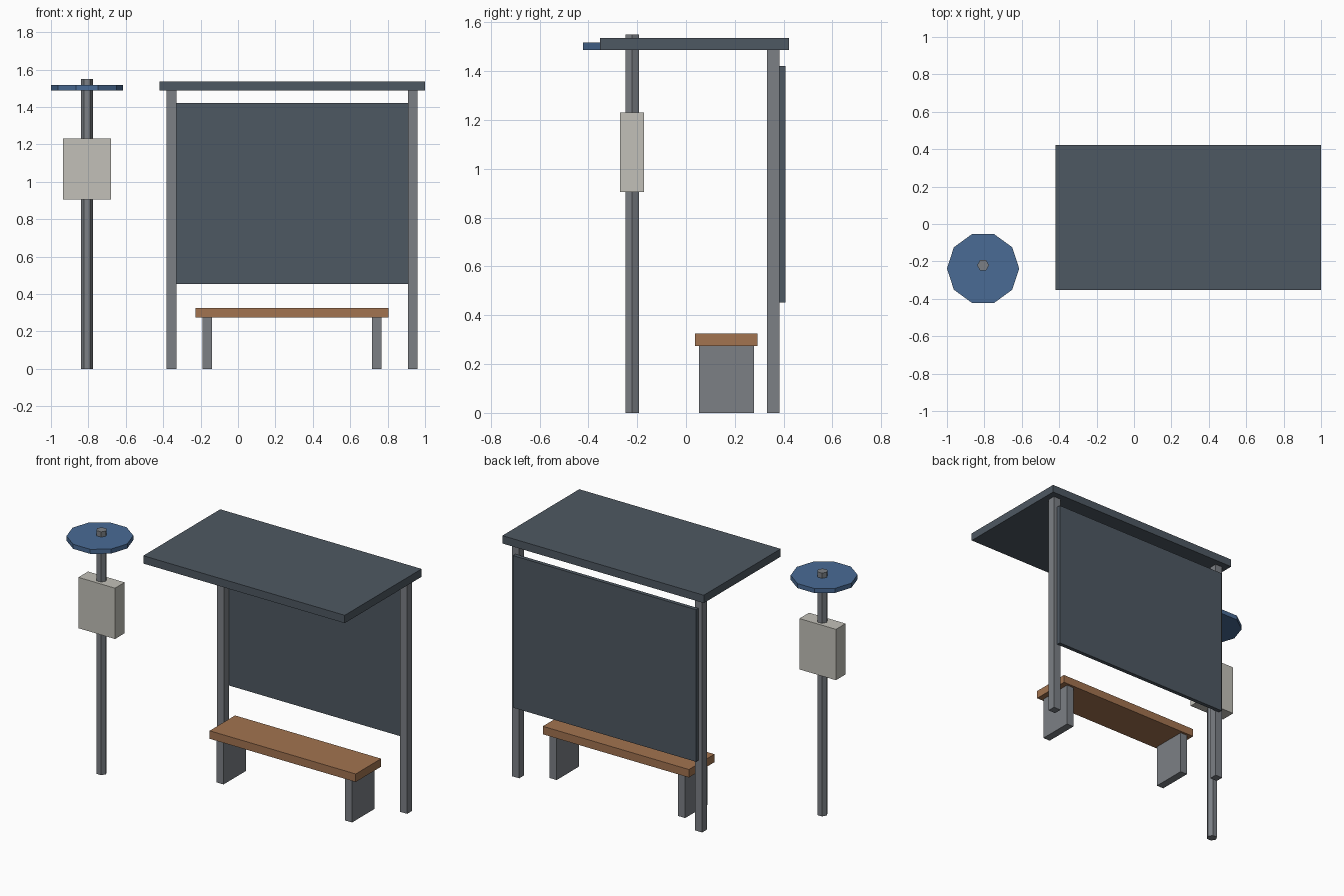
import bpy
import math

if "Cube" in bpy.data.objects:
    bpy.data.objects.remove(bpy.data.objects["Cube"])


def material(name, rgb):
    m = bpy.data.materials.new(name)
    m.diffuse_color = (*rgb, 1.0)
    m.use_nodes = True
    m.node_tree.nodes["Principled BSDF"].inputs["Base Color"].default_value = m.diffuse_color
    return m


SLATE = material("dark slate", (0.076, 0.098, 0.122))
STEEL = material("steel grey", (0.20, 0.215, 0.235))
WOOD = material("bench wood", (0.36, 0.172, 0.08))
BLUE = material("sign blue", (0.067, 0.147, 0.30))
CREAM = material("pale board", (0.54, 0.53, 0.48))


def box(name, x, y, z, mat):
    """Box from (min, max) ranges on each axis."""
    bpy.ops.mesh.primitive_cube_add(size=1, location=[sum(r) / 2 for r in (x, y, z)])
    ob = bpy.context.object
    ob.name = name
    ob.scale = [r[1] - r[0] for r in (x, y, z)]
    bpy.ops.object.transform_apply(location=False, rotation=False, scale=True)
    ob.data.materials.append(mat)
    return ob


def prism(name, sides, radius, x, y, z, mat):
    """Upright prism with a corner pointing along x."""
    bpy.ops.mesh.primitive_cylinder_add(
        vertices=sides, radius=radius, depth=z[1] - z[0],
        location=(x, y, sum(z) / 2), rotation=(0, 0, math.pi / 2))
    ob = bpy.context.object
    ob.name = name
    ob.data.materials.append(mat)
    return ob


# Shelter: roof, two rear posts, back panel behind the posts
CX = 0.289
box("roof", (CX - 0.71, CX + 0.71), (-0.352, 0.422), (1.487, 1.537), SLATE)
box("back_panel", (CX - 0.645, CX + 0.645), (0.383, 0.408), (0.453, 1.422), SLATE)

# Bench seat
box("bench_seat", (CX - 0.515, CX + 0.515), (0.037, 0.293), (0.274, 0.325), WOOD)

# Paired posts and bench legs
for side, s in (("left", -1), ("right", 1)):
    px, lx = CX + s * 0.645, CX + s * 0.453
    box(side + "_post", (px - 0.026, px + 0.026), (0.332, 0.383), (0, 1.487), STEEL)
    box(side + "_bench_leg", (lx - 0.025, lx + 0.025), (0.053, 0.278), (0, 0.274), STEEL)

# Stop sign: hexagonal pole, ten-sided disc, timetable box
SX = -0.807
prism("sign_pole", 6, 0.032, SX, -0.221, (0, 1.55), STEEL)
prism("sign_disc", 10, 0.193, SX, -0.238, (1.488, 1.517), BLUE)
box("timetable_box", (SX - 0.129, SX + 0.129), (-0.27, -0.173), (0.906, 1.23), CREAM)
